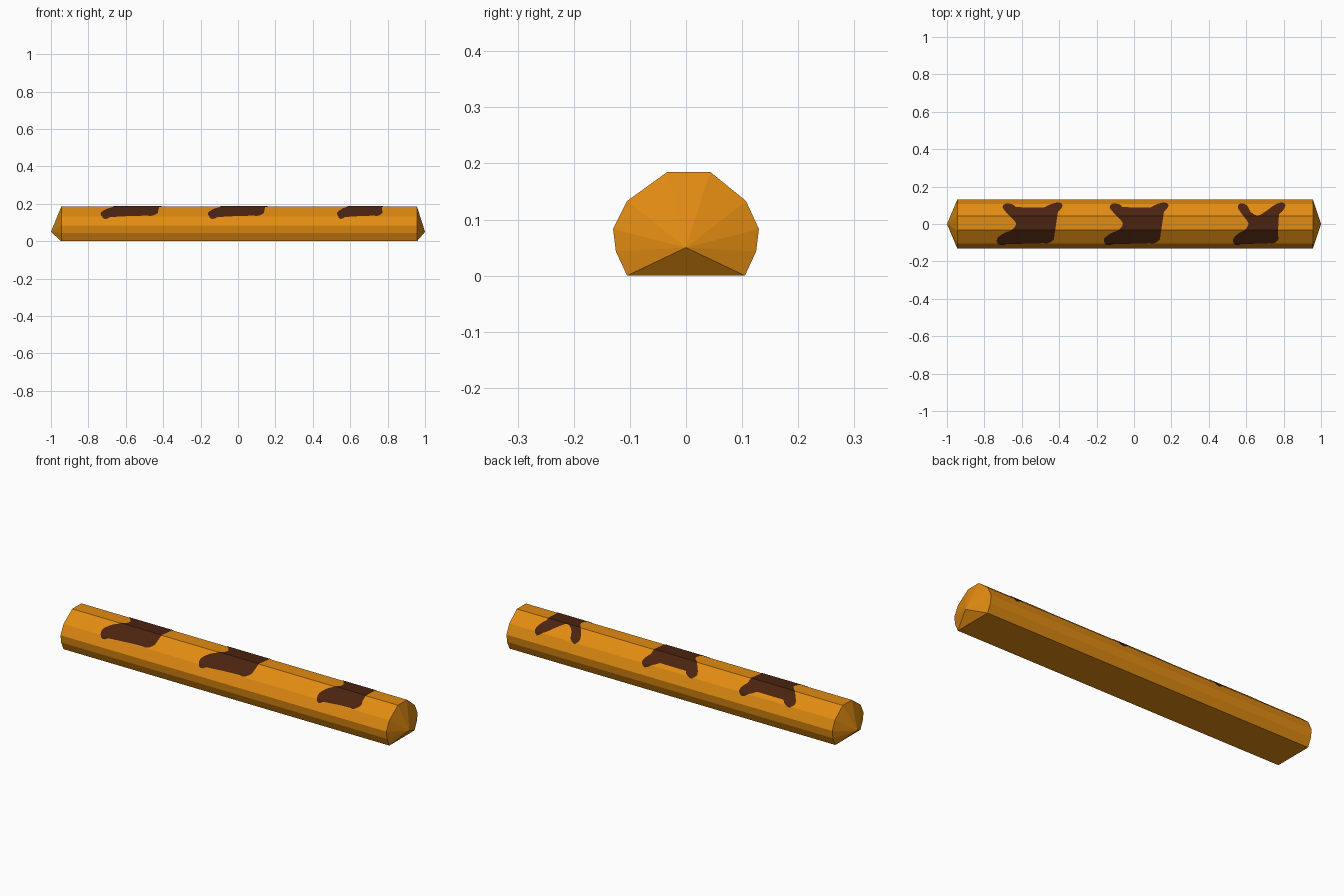
import bpy, bmesh
from mathutils import Vector

if "Cube" in bpy.data.objects:
    bpy.data.objects.remove(bpy.data.objects["Cube"])


def material(name, rgb):
    m = bpy.data.materials.new(name)
    m.diffuse_color = (*rgb, 1)
    m.use_nodes = True
    m.node_tree.nodes["Principled BSDF"].inputs["Base Color"].default_value = m.diffuse_color
    return m


def finish(bm, name, mat):
    bmesh.ops.recalc_face_normals(bm, faces=bm.faces)
    mesh = bpy.data.meshes.new(name)
    bm.to_mesh(mesh)
    bm.free()
    mesh.materials.append(mat)
    ob = bpy.data.objects.new(name, mesh)
    bpy.context.collection.objects.link(ob)
    return ob


crust = material("golden_orange", (0.76, 0.26, 0.006))
dark = material("dark_brown", (0.07, 0.017, 0.005))

# Loaf body: flat-bottomed cross-section (y, z) swept along x, with pointed ends
section = [(-0.105, 0), (0.105, 0), (0.125, 0.043), (0.13, 0.083), (0.107, 0.133),
           (0.043, 0.185), (-0.033, 0.185), (-0.105, 0.133), (-0.13, 0.083), (-0.125, 0.043)]
bm = bmesh.new()
rings = [[bm.verts.new((x, y, z)) for y, z in section] for x in (-0.945, 0.957)]
tips = [bm.verts.new((x, 0, 0.05)) for x in (-1, 1)]
n = len(section)
for i in range(n):
    j = (i + 1) % n
    bm.faces.new((rings[0][i], rings[0][j], rings[1][j], rings[1][i]))
    for ring, tip in zip(rings, tips):
        bm.faces.new((ring[i], ring[j], tip))
finish(bm, "loaf_body", crust)

# Cross-shaped mark outline seen from above, clockwise from upper left lobe
outline = [(-0.13, 0.09), (-0.11, 0.11), (-0.07, 0.10), (-0.045, 0.065), (0.0, 0.045),
           (0.05, 0.065), (0.11, 0.10), (0.16, 0.115), (0.185, 0.10), (0.16, 0.065),
           (0.10, 0.03), (0.06, -0.005), (0.08, -0.037), (0.125, -0.052), (0.14, -0.08),
           (0.10, -0.105), (0.05, -0.085), (-0.01, -0.04), (-0.06, -0.075), (-0.11, -0.108),
           (-0.15, -0.11), (-0.16, -0.08), (-0.125, -0.05), (-0.08, -0.03), (-0.06, 0.005),
           (-0.10, 0.05)]


def smooth_loop(pts, steps=3):
    p = [Vector(q) for q in pts]
    out = []
    for i in range(len(p)):
        a, b, c, d = (p[(i + k) % len(p)] for k in (-1, 0, 1, 2))
        for s in range(steps):
            t = s / steps
            out.append(0.5 * (2 * b + (c - a) * t + (2 * a - 5 * b + 4 * c - d) * t * t
                              + (3 * b - a - 3 * c + d) * t ** 3))
    return out


top = section[3:9]  # upper edge of the section, from +y to -y


def surface_z(y):
    for (y1, z1), (y0, z0) in zip(top, top[1:]):
        if y >= y0:
            return z0 + (z1 - z0) * (y - y0) / (y1 - y0)
    return top[-1][1]


# Painted marks: split at the body's long edges and draped on its surface
for name, cx, sx in (("left_mark", -0.57, 1.02), ("middle_mark", 0.0, 1.0), ("right_mark", 0.66, 0.81)):
    bm = bmesh.new()
    bm.faces.new([bm.verts.new((cx + sx * p.x, p.y, 0)) for p in reversed(smooth_loop(outline))])
    bmesh.ops.triangulate(bm, faces=bm.faces[:])
    for y, _ in top[1:-1]:
        bmesh.ops.bisect_plane(bm, geom=bm.verts[:] + bm.edges[:] + bm.faces[:],
                               plane_co=(0, y, 0), plane_no=(0, 1, 0))
    for v in bm.verts:
        v.co.z = surface_z(v.co.y) + 0.002
    bm.normal_update()
    if sum(f.normal.z for f in bm.faces) < 0:
        bmesh.ops.reverse_faces(bm, faces=bm.faces[:])
    mesh = bpy.data.meshes.new(name)
    bm.to_mesh(mesh)
    bm.free()
    mesh.materials.append(dark)
    bpy.context.collection.objects.link(bpy.data.objects.new(name, mesh))
